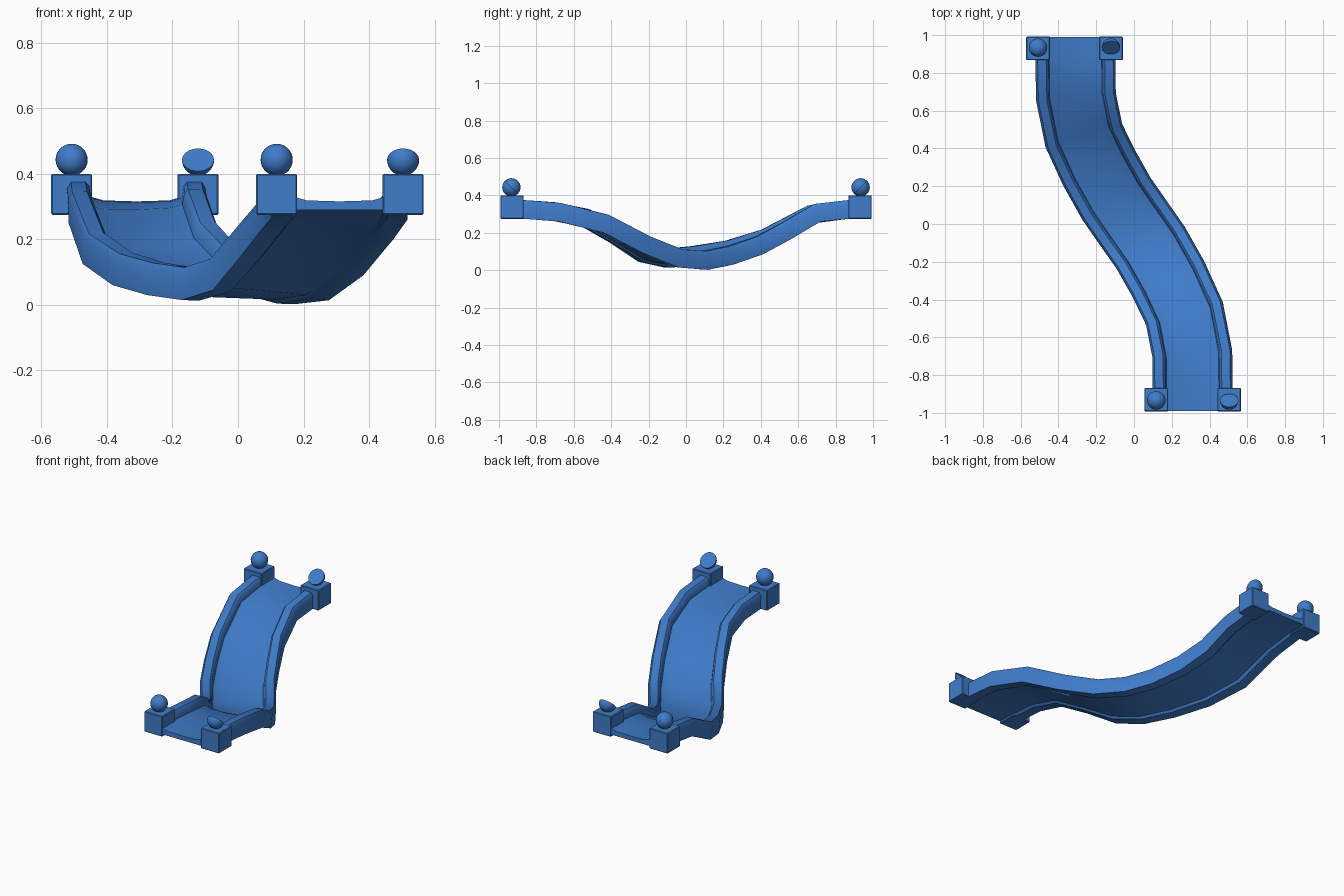
import bpy, bmesh, math
from mathutils import Vector

cube = bpy.data.objects.get("Cube")
if cube:
    bpy.data.objects.remove(cube, do_unlink=True)

blue = bpy.data.materials.new("blue_plastic")
blue.use_nodes = True
COLOUR = (0.05, 0.2, 0.59, 1)
blue.diffuse_color = COLOUR
blue.node_tree.nodes["Principled BSDF"].inputs["Base Color"].default_value = COLOUR


def finish(bm, name, angle):
    """Turn a bmesh into a blue object, smooth below the given angle."""
    bmesh.ops.recalc_face_normals(bm, faces=bm.faces)
    mesh = bpy.data.meshes.new(name)
    bm.to_mesh(mesh)
    bm.free()
    mesh.materials.append(blue)
    obj = bpy.data.objects.new(name, mesh)
    bpy.context.collection.objects.link(obj)
    bpy.ops.object.select_all(action='DESELECT')
    obj.select_set(True)
    bpy.context.view_layer.objects.active = obj
    bpy.ops.object.shade_smooth_by_angle(angle=math.radians(angle))
    return obj


# Path stations: x, y, underside height on the left (+x) and right (-x)
STATIONS = [
    (0.31, -0.99, 0.278, 0.278), (0.31, -0.87, 0.275, 0.275),
    (0.31, -0.70, 0.26, 0.265), (0.275, -0.50, 0.20, 0.235),
    (0.196, -0.32, 0.09, 0.15), (0.10, -0.145, 0.014, 0.045),
    (0, 0, 0.002, 0.015), (-0.10, 0.145, 0.03, 0.03),
    (-0.196, 0.32, 0.085, 0.06), (-0.275, 0.50, 0.165, 0.125),
    (-0.31, 0.70, 0.26, 0.25), (-0.31, 0.87, 0.275, 0.275),
    (-0.31, 0.99, 0.278, 0.278),
]
# Half section of the trough: rail, floor and underside
HALF_TOP = [(0.145, 0), (0.208, 0), (0.212, 0.08), (0.2, 0.1), (0.155, 0.1),
            (0.144, 0.088), (0.139, 0.052), (0.1, 0.041)]
HALF = HALF_TOP + [(0, 0.038)]
section = HALF + [(-u, v) for u, v in reversed(HALF_TOP)]
section += [(-0.132, 0.012), (0.132, 0.012)]
HALF_WIDTH = 0.21

# Sweep the section along the path
bm = bmesh.new()
centres = [Vector((x, y, (zl + zr) / 2)) for x, y, zl, zr in STATIONS]
rings = []
last = len(STATIONS) - 1
for i, (x, y, zl, zr) in enumerate(STATIONS):
    tangent = (centres[min(i + 1, last)] - centres[max(i - 1, 0)]).normalized()
    if i in (0, 1, last - 1, last):
        tangent = Vector((0, 1, 0))
    side = tangent.cross(Vector((0, 0, 1))).normalized()
    up = side.cross(tangent)
    ring = []
    for u, v in section:
        p = centres[i] + side * u + up * v
        p.z += (zl - zr) / 2 * u / HALF_WIDTH
        ring.append(bm.verts.new(p))
    rings.append(ring)
n = len(section)
for a, b in zip(rings, rings[1:]):
    for k in range(n):
        bm.faces.new((a[k], a[(k + 1) % n], b[(k + 1) % n], b[k]))
bm.faces.new(rings[0])
bm.faces.new(rings[-1])
finish(bm, "curved_trough", 40)


# Corner posts with ball caps; the outer +x cap of each end is half cut away
def post(name, x, y):
    bm = bmesh.new()
    bmesh.ops.create_cube(bm, size=0.125)
    bmesh.ops.translate(bm, verts=bm.verts, vec=(x, y, 0.3375))
    bmesh.ops.bevel(bm, geom=bm.edges[:], offset=0.004, segments=1,
                    affect='EDGES')
    finish(bm, name + "_post", 30)


def ball(name, x, y, cut):
    bm = bmesh.new()
    bmesh.ops.create_uvsphere(bm, u_segments=24, v_segments=14, radius=0.049)
    if cut:
        inward = Vector((0, -math.copysign(1, y), 1))
        res = bmesh.ops.bisect_plane(
            bm, geom=bm.verts[:] + bm.edges[:] + bm.faces[:],
            plane_co=(0, 0, 0), plane_no=inward, clear_outer=True)
        rim = [e for e in res["geom_cut"] if isinstance(e, bmesh.types.BMEdge)]
        bmesh.ops.holes_fill(bm, edges=rim, sides=0)
    bmesh.ops.translate(bm, verts=bm.verts, vec=(x, y, 0.443))
    finish(bm, name + "_ball", 40)


for end, centre, y in (("front", 0.311, -0.93), ("back", -0.315, 0.93)):
    for label, sign in (("left", 1), ("right", -1)):
        name = end + "_" + label
        x = centre + sign * 0.193
        post(name, x, y)
        ball(name, x, y * 1.004, sign > 0)
